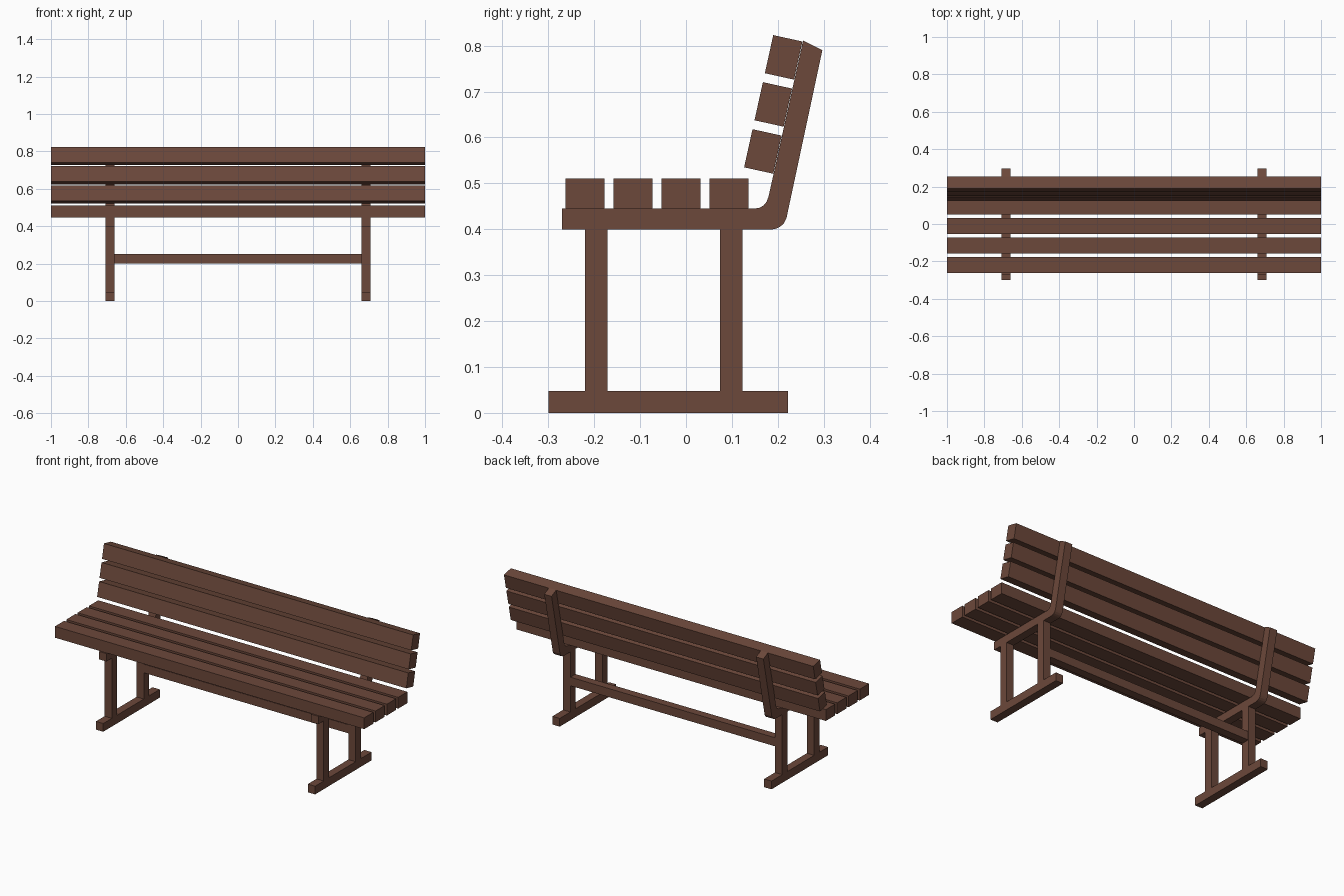
import bpy, bmesh, math
from mathutils import Matrix, Vector

cube = bpy.data.objects.get("Cube")
if cube:
    bpy.data.objects.remove(cube, do_unlink=True)

wood = bpy.data.materials.new("brown wood")
wood.use_nodes = True
color = (0.15, 0.065, 0.043, 1)
wood.diffuse_color = color
wood.node_tree.nodes["Principled BSDF"].inputs["Base Color"].default_value = color

FRAME_X = 0.685      # side frame centre
FRAME_W = 0.047      # side frame thickness
TILT = math.radians(12.4)


def finish(name, bm):
    bmesh.ops.recalc_face_normals(bm, faces=bm.faces)
    mesh = bpy.data.meshes.new(name)
    bm.to_mesh(mesh)
    bm.free()
    mesh.materials.append(wood)
    obj = bpy.data.objects.new(name, mesh)
    bpy.context.collection.objects.link(obj)
    return obj


def box(name, center, size, tilt=0):
    bm = bmesh.new()
    bmesh.ops.create_cube(bm, size=1, matrix=Matrix.Diagonal((*size, 1)))
    obj = finish(name, bm)
    obj.location = center
    obj.rotation_euler.x = -tilt
    return obj


def bend(a, corner, b, steps=4):
    """Rounded corner from a to b."""
    a, corner, b = Vector(a), Vector(corner), Vector(b)
    ts = [i / steps for i in range(steps + 1)]
    return [a * (1 - t) ** 2 + corner * 2 * t * (1 - t) + b * t * t for t in ts]


def bent_support(name, x):
    """Seat rail that curves up into the back post, extruded along x."""
    outline = [(-0.27, 0.399)]
    outline += bend((0.18, 0.399), (0.211, 0.399), (0.219, 0.425))
    outline += [(0.297, 0.79), (0.255, 0.811)]
    outline += bend((0.18, 0.472), (0.174, 0.445), (0.148, 0.445))
    outline += [(-0.27, 0.445)]
    bm = bmesh.new()
    face = bm.faces.new([bm.verts.new((x - FRAME_W / 2, y, z)) for y, z in outline])
    side = bmesh.ops.extrude_face_region(bm, geom=[face])["geom"]
    bmesh.ops.translate(bm, vec=(FRAME_W, 0, 0),
                        verts=[v for v in side if isinstance(v, bmesh.types.BMVert)])
    return finish(name, bm)


# Side frames: foot, two legs and the bent support
for side, x in (("left", FRAME_X), ("right", -FRAME_X)):
    box(f"{side}_foot", (x, -0.039, 0.024), (FRAME_W, 0.522, 0.048))
    for place, y in (("front", -0.196), ("back", 0.099)):
        box(f"{side}_{place}_leg", (x, y, 0.2235), (FRAME_W, 0.049, 0.351))
    bent_support(f"{side}_bent_support", x)

# Stretcher between the back legs
box("stretcher", (0, 0.099, 0.226), (2 * FRAME_X - FRAME_W, 0.047, 0.05))

# Seat slats
for i in range(4):
    box(f"seat_slat_{i + 1}", (0, -0.22 + 0.1047 * i, 0.478), (2, 0.085, 0.066))

# Backrest slats, stepping up along the tilted posts
for i in range(3):
    box(f"back_slat_{i + 1}", (0, 0.1675 + 0.0226 * i, 0.5695 + 0.1025 * i),
        (2, 0.065, 0.085), TILT)
